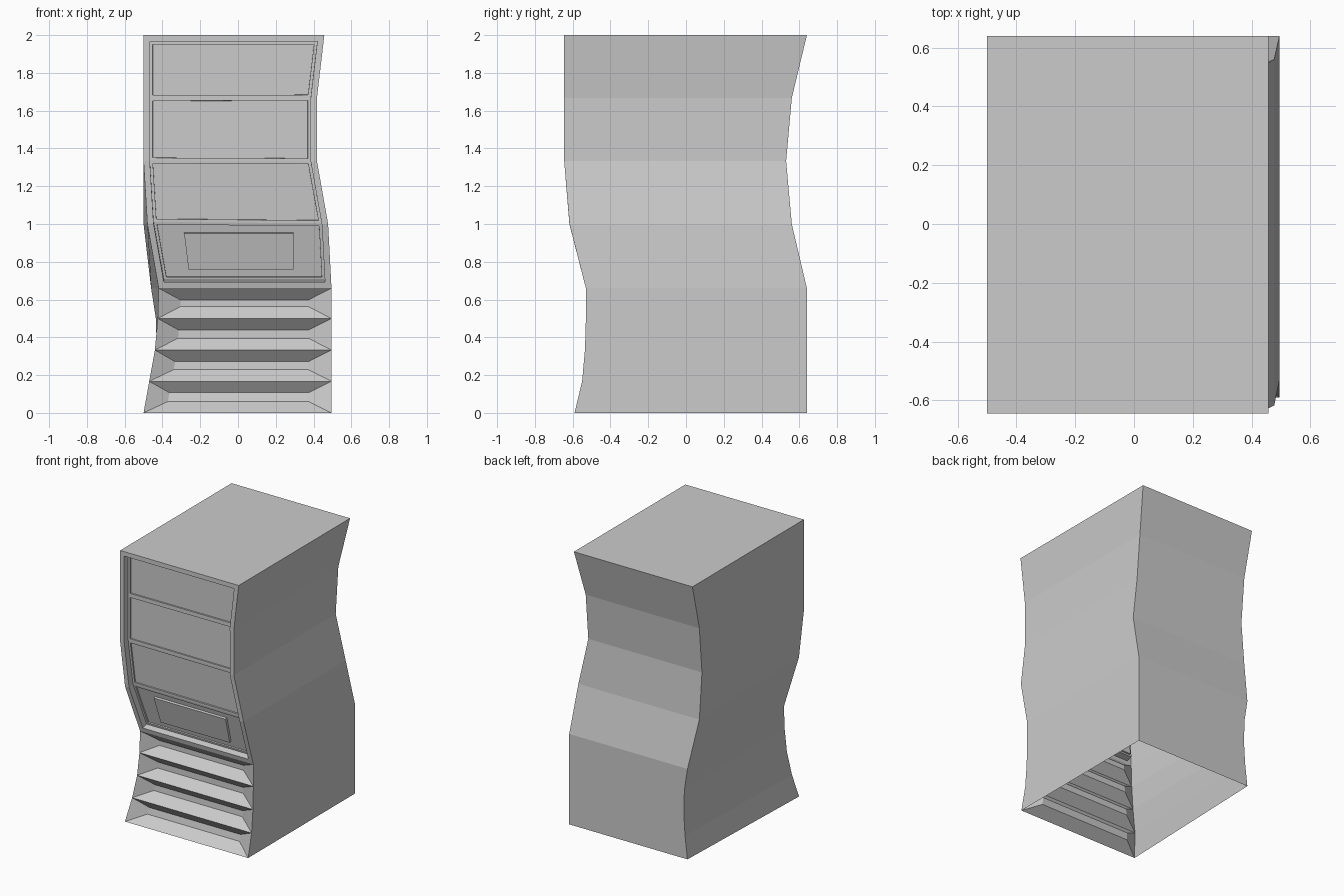
import bpy, bmesh

if "Cube" in bpy.data.objects:
    bpy.data.objects.remove(bpy.data.objects["Cube"])


def make_object(name, bm):
    bmesh.ops.recalc_face_normals(bm, faces=bm.faces)
    mesh = bpy.data.meshes.new(name)
    bm.to_mesh(mesh)
    bm.free()
    obj = bpy.data.objects.new(name, mesh)
    bpy.context.collection.objects.link(obj)
    return obj


# Wavy cabinet rings: z, front-left x, back-left x, right x, front y, back y
rings = [
    (0.0, -0.50, -0.46, 0.495, -0.59, 0.64),
    (0.167, -0.47, -0.44, 0.495, -0.55, 0.64),
    (0.333, -0.44, -0.43, 0.495, -0.535, 0.64),
    (0.5, -0.425, -0.435, 0.495, -0.53, 0.64),
    (0.66, -0.42, -0.46, 0.495, -0.53, 0.64),
    (1.0, -0.48, -0.50, 0.477, -0.617, 0.56),
    (1.333, -0.50, -0.50, 0.418, -0.645, 0.53),
    (1.667, -0.50, -0.50, 0.418, -0.645, 0.56),
    (2.0, -0.50, -0.50, 0.457, -0.645, 0.64),
]
bm = bmesh.new()
loops = [[bm.verts.new(p) for p in ((fl, fy, z), (r, fy, z), (r, by, z), (bl, by, z))]
         for z, fl, bl, r, fy, by in rings]
front = []
for low, high in zip(loops, loops[1:]):
    for i in range(4):
        j = (i + 1) % 4
        face = bm.faces.new((low[i], low[j], high[j], high[i]))
        if i == 0:
            front.append(face)
bm.faces.new(loops[-1])          # closed top, open bottom
bm.normal_update()
louvres, panels = front[:4], front[4:]

# Lower louvres: each bay narrows inward to a slim slot
bmesh.ops.inset_individual(bm, faces=louvres, thickness=0.062, use_even_offset=True)
for face in louvres:
    for v in face.verts:
        v.co.x += 0.055 if v.co.x < 0 else -0.06
        v.co.y += 0.06

# Upper recess with four slightly sunken panels
bmesh.ops.inset_region(bm, faces=panels, thickness=0.033, use_even_offset=True, use_boundary=True)
bmesh.ops.inset_region(bm, faces=panels, thickness=0.0005, depth=-0.045,
                       use_even_offset=True, use_boundary=True)
bmesh.ops.inset_individual(bm, faces=panels, thickness=0.015, use_even_offset=True)
bmesh.ops.inset_individual(bm, faces=panels, thickness=0.0005, depth=-0.01, use_even_offset=True)
make_object("wavy_cabinet", bm)

# Raised plate on the lowest panel
bm = bmesh.new()
corners = ((-0.262, -0.517, 0.76), (0.295, -0.517, 0.76),
           (0.295, -0.565, 0.95), (-0.285, -0.565, 0.95))
outer = [bm.verts.new(c) for c in corners]
inner = [bm.verts.new((x, y + 0.03, z + 0.008)) for x, y, z in corners]
bm.faces.new(outer)
for i in range(4):
    j = (i + 1) % 4
    bm.faces.new((outer[i], inner[i], inner[j], outer[j]))
make_object("panel_plate", bm)
